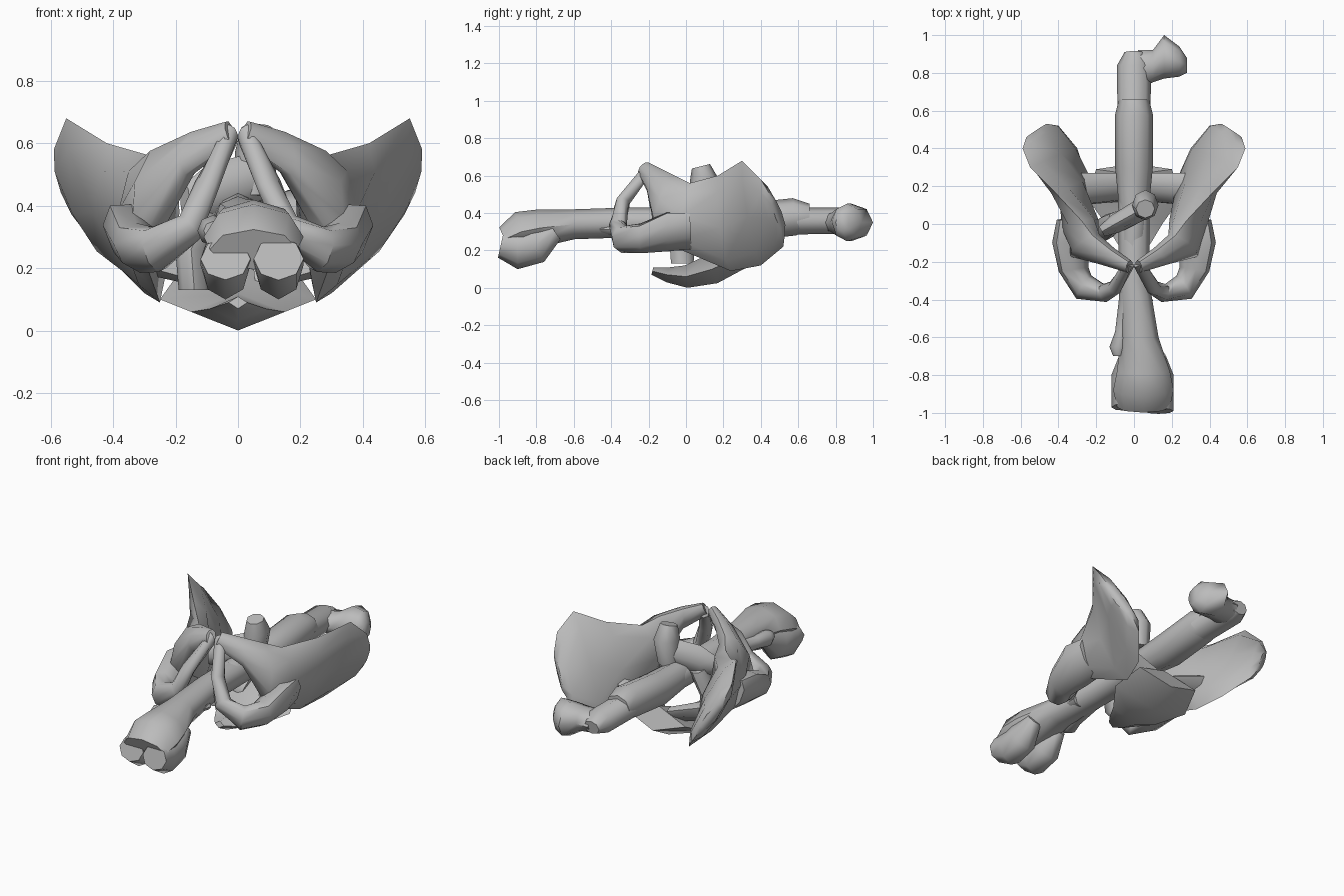
import bpy, bmesh, math
from mathutils import Vector

cube = bpy.data.objects.get("Cube")
if cube:
    bpy.data.objects.remove(cube, do_unlink=True)

GREY = (0.5, 0.5, 0.5, 1)
bone_grey = bpy.data.materials.new("bone grey")
bone_grey.use_nodes = True
bone_grey.diffuse_color = GREY
shader = bone_grey.node_tree.nodes["Principled BSDF"]
shader.inputs["Base Color"].default_value = GREY
shader.inputs["Roughness"].default_value = 0.8


def loft(name, sections, sides=8, mirrored=False):
    """Skin oval sections; each is (edge point, opposite edge point, half thickness)."""
    side = Vector((-1 if mirrored else 1, 1, 1))
    edges = [(Vector(first) * side, Vector(second) * side, thickness)
             for first, second, thickness in sections]
    middles = [(first + second) / 2 for first, second, thickness in edges]
    last = len(edges) - 1
    bm = bmesh.new()
    rings = []
    for index, (first, second, thickness) in enumerate(edges):
        along = middles[min(index + 1, last)] - middles[max(index - 1, 0)]
        half_width = (first - second) / 2
        normal = half_width.cross(along).normalized() * thickness
        ring = []
        for step in range(sides):
            angle = math.tau * step / sides
            offset = half_width * math.cos(angle) + normal * math.sin(angle)
            ring.append(bm.verts.new(middles[index] + offset))
        rings.append(ring)
    for ring, following in zip(rings, rings[1:]):
        for step in range(sides):
            bm.faces.new((ring[step - 1], ring[step], following[step], following[step - 1]))
    bm.faces.new(rings[0])
    bm.faces.new(rings[-1])
    bmesh.ops.recalc_face_normals(bm, faces=bm.faces)
    mesh = bpy.data.meshes.new(name)
    bm.to_mesh(mesh)
    bm.free()
    mesh.materials.append(bone_grey)
    bone = bpy.data.objects.new(name, mesh)
    bpy.context.collection.objects.link(bone)
    bpy.ops.object.select_all(action="DESELECT")
    bone.select_set(True)
    bpy.context.view_layer.objects.active = bone
    bpy.ops.object.shade_smooth_by_angle(angle=math.radians(55))


def level(x, y, z, half_width, thickness):
    """Section lying flat across x."""
    return (x + half_width, y, z), (x - half_width, y, z), thickness


def upright(x, y, low, high, thickness):
    """Section standing on edge."""
    return (x, y, high), (x, y, low), thickness


def lengthwise(x, near, far, thickness, z=.35):
    """Section lying flat along y."""
    return (x, far, z), (x, near, z), thickness


# Hip bones: blade running from the front joint to the crest
blade = [((.03, -.2, .67), (.02, -.25, .6), .03),
         ((.12, -.14, .64), (.17, -.2, .5), .05),
         ((.22, -.06, .6), (.3, -.17, .3), .08),
         ((.28, .02, .56), (.29, -.02, .2), .1),
         ((.42, .17, .6), (.25, .24, .09), .07),
         ((.55, .3, .68), (.3, .4, .12), .05),
         ((.59, .4, .58), (.4, .52, .22), .05),
         ((.57, .46, .48), (.46, .53, .3), .03)]
# Seat bone below the socket, then the thin branch closing the ring
seat_bone = [((.39, .02, .4), (.27, .03, .2), .06),
             ((.41, -.1, .4), (.26, -.1, .2), .08),
             ((.38, -.25, .33), (.26, -.23, .2), .07),
             ((.3, -.37, .32), (.23, -.3, .2), .07),
             ((.17, -.4, .36), (.14, -.33, .3), .05),
             ((.1, -.37, .48), (.1, -.3, .45), .04),
             ((.03, -.22, .66), (.02, -.2, .59), .03)]
# Spur joining the sacrum to the blade
spur = [((.06, .27, .22), (.06, .12, .14), .04),
        ((.28, .27, .3), (.28, .1, .2), .06)]
for prefix, mirrored in (("left", False), ("right", True)):
    loft(prefix + "_hip_blade", blade, mirrored=mirrored)
    loft(prefix + "_seat_bone", seat_bone, mirrored=mirrored)
    loft(prefix + "_sacrum_spur", spur, mirrored=mirrored)

# Sacrum with keeled underside and curled tail tip
loft("sacrum", [level(0, -.18, .09, .03, .02), level(0, -.1, .07, .09, .04),
                level(0, 0, .06, .15, .06), level(0, .14, .1, .25, .08),
                level(0, .29, .17, .2, .07)], sides=4)

# Thigh bone: knee end, shaft and hip end
loft("thigh_shaft", [level(.05, -.97, .26, .14, .07), level(.05, -.88, .3, .16, .11),
                     level(.05, -.78, .32, .14, .1), level(.03, -.6, .34, .1, .08),
                     level(0, -.3, .35, .08, .08), level(0, .84, .36, .09, .07),
                     level(0, .91, .35, .05, .04)])
for name, x, end in (("inner_knee_knob", -.04, -.97), ("outer_knee_knob", .13, -.99)):
    loft(name, [level(x, end, .23, .08, .07), level(x, -.9, .21, .08, .11),
                level(x, -.8, .23, .08, .1), level(x, -.7, .3, .04, .05)])
loft("thigh_head", [lengthwise(.02, .72, .92, .06), lengthwise(.1, .75, .92, .07),
                    lengthwise(.16, .77, 1, .1), lengthwise(.24, .78, .94, .1),
                    lengthwise(.28, .8, .88, .05)])

# Second long bone lying along the thigh bone
loft("shin_bone", [level(0, .66, .38, .08, .07), level(0, .58, .38, .1, .1),
                   level(0, .3, .35, .1, .1), level(0, 0, .36, .07, .08),
                   level(-.02, -.4, .34, .06, .06), level(-.06, -.57, .32, .04, .04),
                   level(-.08, -.65, .32, .05, .05), level(-.08, -.7, .32, .03, .03)])
loft("bone_splinter", [level(.07, -.6, .33, .01, .01), level(.05, -.4, .31, .05, .03)])

# Small bone straddling the shaft: knob, arm and lower leg
loft("small_bone_knob", [level(.06, .08, .65, .05, .05), level(.06, .1, .57, .07, .08),
                         level(.05, .09, .43, .06, .07)])
loft("small_bone_arm", [upright(.08, .1, .42, .58, .06), upright(-.1, 0, .34, .53, .05),
                        upright(-.17, -.04, .36, .47, .03)])
loft("small_bone_leg", [level(-.09, .02, .4, .05, .05), level(-.15, -.02, .25, .05, .07),
                        level(-.14, -.02, .13, .05, .06)])
